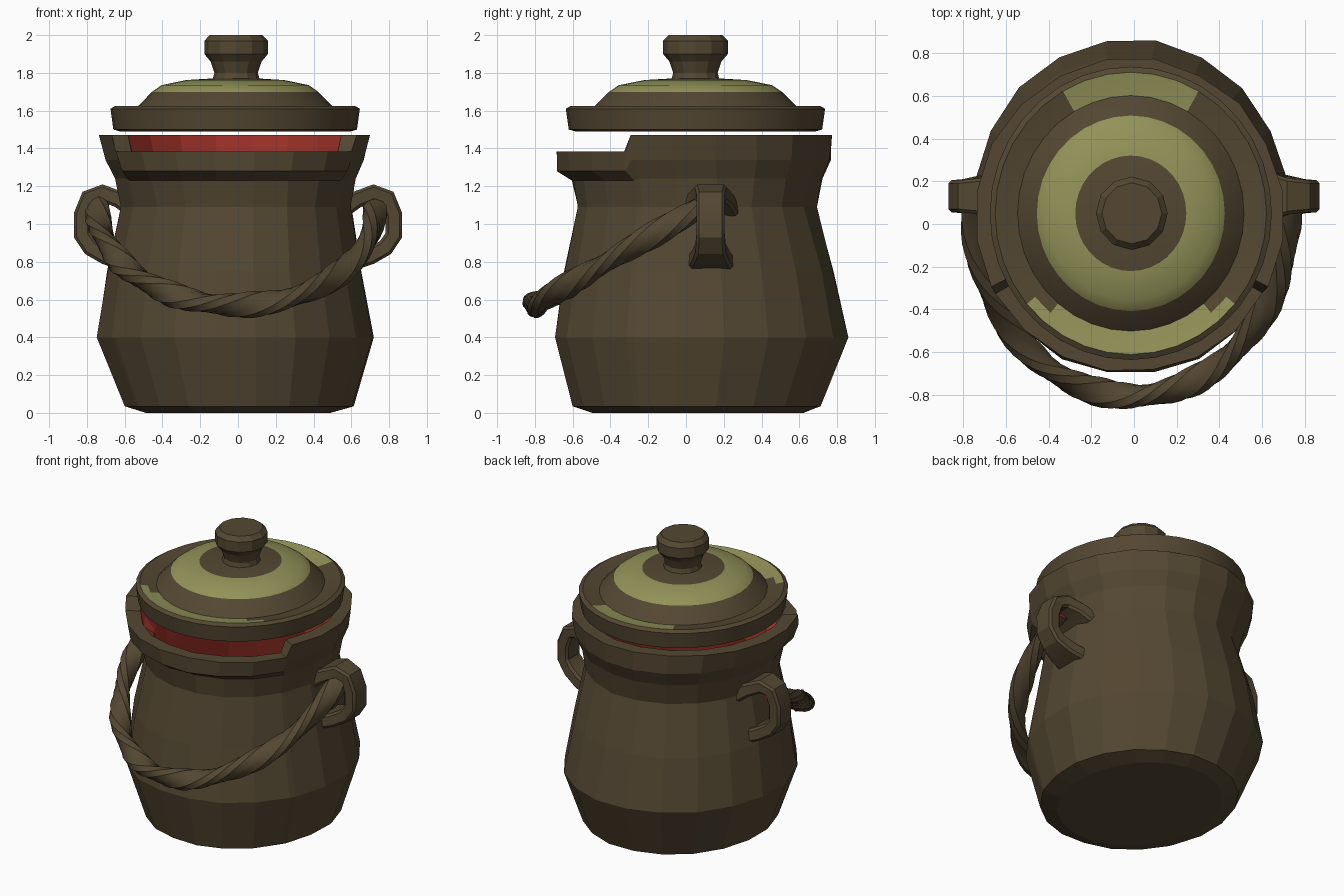
import bpy, bmesh, random
from math import sin, cos, pi, radians
from mathutils import Vector

random.seed(4)
if "Cube" in bpy.data.objects:
    bpy.data.objects.remove(bpy.data.objects["Cube"])


def material(name, rgb):
    m = bpy.data.materials.new(name)
    m.use_nodes = True
    m.diffuse_color = (*rgb, 1)
    bsdf = m.node_tree.nodes["Principled BSDF"]
    bsdf.inputs["Base Color"].default_value = (*rgb, 1)
    bsdf.inputs["Roughness"].default_value = 0.9
    return m


BROWN, GREEN, RED = 0, 1, 2
MATS = [material("clay brown", (0.089, 0.064, 0.032)),
        material("glaze green", (0.29, 0.29, 0.1)),
        material("inner red", (0.36, 0.032, 0.022))]


def skin(name, rings, closed=False, paint=None, smooth=None):
    """Join rings of points with quads; paint(ring, centre) picks the colour."""
    bm = bmesh.new()
    loops = [[bm.verts.new(p) for p in ring] for ring in rings]
    n, count = len(loops[0]), len(loops)
    for i in range(count if closed else count - 1):
        a, b = loops[i], loops[(i + 1) % count]
        for j in range(n):
            k = (j + 1) % n
            f = bm.faces.new((a[j], a[k], b[k], b[j]))
            if paint:
                f.material_index = paint(i, f.calc_center_median())
    if not closed:
        for ring, i in ((loops[0][::-1], -1), (loops[-1], count)):
            f = bm.faces.new(ring)
            if paint:
                f.material_index = paint(i, f.calc_center_median())
    bmesh.ops.recalc_face_normals(bm, faces=bm.faces)
    mesh = bpy.data.meshes.new(name)
    bm.to_mesh(mesh)
    bm.free()
    for m in MATS:
        mesh.materials.append(m)
    obj = bpy.data.objects.new(name, mesh)
    bpy.context.collection.objects.link(obj)
    if smooth:
        bpy.ops.object.select_all(action="DESELECT")
        obj.select_set(True)
        bpy.context.view_layer.objects.active = obj
        bpy.ops.object.shade_smooth_by_angle(angle=radians(smooth))
    return obj


def turned(name, profile, centre, stretch, sides, **kw):
    """Lathe a (radius, z) profile, stretched along y."""
    angles = [2 * pi * j / sides for j in range(sides)]
    rings = [[(centre[0] + r * cos(a), centre[1] + r * stretch * sin(a), z)
              for a in angles] for r, z in profile]
    return skin(name, rings, **kw)


# Pot body: the rim is cut lower over the front arc
low = [radians(-150 + 120 * i / 7) for i in range(8)]
high = [radians(-27 + 234 * i / 13) for i in range(14)]

# z at the back, z at the front, x min, x max, y min, y max
OUTER = [(0, 0, -.49, .49, -.50, .62),
         (.035, .035, -.60, .61, -.60, .71),
         (.40, .40, -.745, .715, -.70, .86),
         (.75, .75, -.69, .65, -.645, .785),
         (1.09, 1.09, -.62, .60, -.575, .69),
         (1.24, 1.23, -.655, .625, -.60, .72),
         (1.34, 1.28, -.70, .665, -.68, .765),
         (1.47, 1.385, -.735, .695, -.685, .77)]


def pot_ring(spec, inset=0.0, jitter=0.008):
    zh, zl, x0, x1, y0, y1 = spec
    pts = []
    for angles, z in ((low, zl), (high, zh)):
        for a in angles:
            k = 1.01 + random.uniform(-jitter, jitter)
            pts.append(((x0 + x1) / 2 + ((x1 - x0) / 2 - inset) * k * cos(a),
                        (y0 + y1) / 2 + ((y1 - y0) / 2 - inset) * k * sin(a), z))
    return pts


rings = [pot_ring(s) for s in OUTER]
rings += [pot_ring(s, 0.09) for s in OUTER[:2:-1]]
floor = (.1, .1) + OUTER[1][2:]
rings.append(pot_ring(floor, 0.09))
skin("pot_body", rings,
     paint=lambda i, c: RED if i >= len(OUTER) else BROWN)

# Lid with a painted ring and two painted crescents
LID = (-0.015, 0.05)
lid_profile = [(.05, 1.50), (.61, 1.49), (.645, 1.50), (.66, 1.61), (.635, 1.625),
               (.585, 1.615), (.53, 1.607), (.44, 1.70), (.39, 1.735),
               (.26, 1.762), (.05, 1.775)]


def lid_paint(i, c):
    y = c.y - LID[1]
    if i <= 0:
        return RED
    if i in (7, 8):
        return GREEN
    if i in (4, 5) and (y < -0.41 or y > 0.52):
        return GREEN
    return BROWN


turned("lid", lid_profile, LID, 1.04, 36, paint=lid_paint, smooth=25)

# Lid knob
knob_profile = [(.125, 1.765), (.115, 1.80), (.135, 1.86), (.168, 1.90),
                (.168, 1.97), (.14, 2.0)]
turned("lid_knob", knob_profile, (-0.01, 0.05), 1.02, 12, smooth=20)


def sweep(name, path, section, **kw):
    """Carry section(i) -> [(side, up)] along a path."""
    rings = []
    for i, p in enumerate(path):
        t = path[min(i + 1, len(path) - 1)] - path[max(i - 1, 0)]
        t.normalize()
        ref = kw.get("ref", Vector((0, 0, 1)))
        side = t.cross(ref).normalized()
        up = side.cross(t)
        rings.append([p + side * u + up * v for u, v in section(i)])
    return skin(name, rings, paint=kw.get("paint"), smooth=kw.get("smooth"))


# Side lugs: flat straps that widen where they meet the pot
lug_path = [(.56, 1.08), (.63, 1.13), (.72, 1.165), (.79, 1.14),
            (.825, 1.05), (.825, .94), (.78, .875), (.70, .83), (.61, .80)]
lug_width = [.145, .12, .085, .075, .075, .075, .08, .10, .12]


def lug_section(i):
    w, t = lug_width[i], 0.045
    c = 0.015
    return [(t, w - c), (t - c, w), (c - t, w), (-t, w - c),
            (-t, c - w), (c - t, -w), (t - c, -w), (t, c - w)]


for name, s in (("left_lug", 1), ("right_lug", -1)):
    path = [Vector((s * x, 0.13, z)) for x, z in lug_path]
    sweep(name, path, lug_section, ref=Vector((0, 1, 0)), smooth=25)

# Twisted rope bail hanging forward between the lugs
STEPS = 56
rope_path = []
for i in range(STEPS + 1):
    a = -0.07 + (pi + 0.14) * i / STEPS
    y = 0.06 - 0.865 * sin(a)
    rope_path.append(Vector((-0.01 + 0.735 * cos(a), y, 0.57 + 0.59 * (y + 0.805))))


def rope_section(i):
    pts = []
    for j in range(10):
        a = 2 * pi * j / 10
        r = 0.06 + 0.011 * cos(2 * a)
        pts.append((r * cos(a + i * 0.3), r * sin(a + i * 0.3)))
    return pts


sweep("rope_bail", rope_path, rope_section, smooth=20,
      paint=lambda i, c: RED if i in (-1, STEPS + 1) else BROWN)
